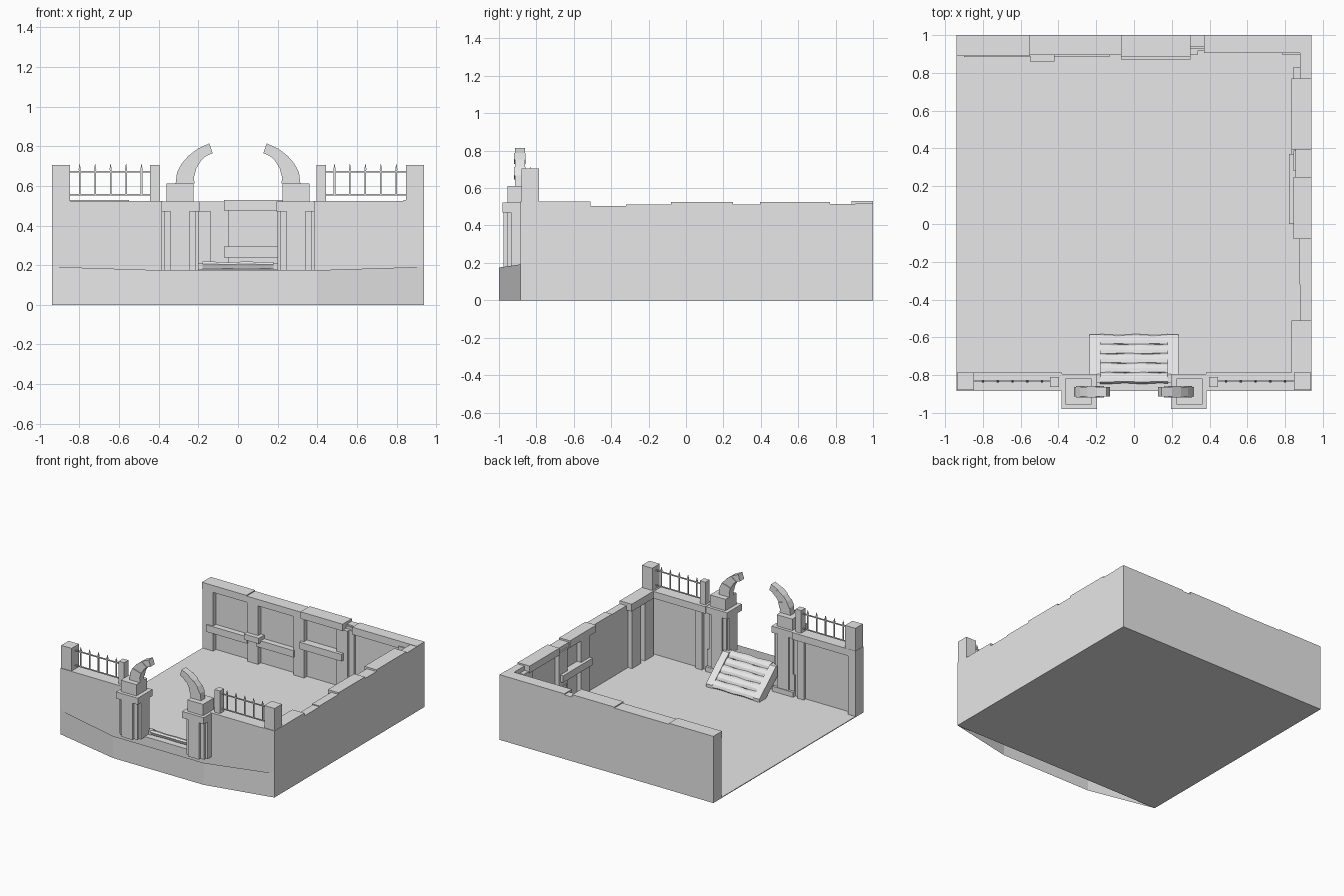
import bpy, bmesh, math, random
from mathutils import Matrix, Vector

random.seed(4)
cube = bpy.data.objects.get("Cube")
if cube:
    bpy.data.objects.remove(cube, do_unlink=True)

stone = bpy.data.materials.new("grey_stone")
stone.use_nodes = True
stone.diffuse_color = (0.8, 0.8, 0.8, 1)
stone.node_tree.nodes["Principled BSDF"].inputs["Base Color"].default_value = (0.8, 0.8, 0.8, 1)


def finish(name, bm):
    mesh = bpy.data.meshes.new(name)
    bm.to_mesh(mesh)
    bm.free()
    mesh.materials.append(stone)
    obj = bpy.data.objects.new(name, mesh)
    bpy.context.collection.objects.link(obj)
    return obj


def add_box(bm, x, y, z, taper=1.0):
    size = (x[1] - x[0], y[1] - y[0], z[1] - z[0])
    mid = Vector((sum(x) / 2, sum(y) / 2, sum(z) / 2))
    verts = bmesh.ops.create_cube(bm, size=1)["verts"]
    for v in verts:
        k = taper if v.co.z > 0 else 1
        v.co = mid + Vector((v.co.x * size[0] * k, v.co.y * size[1] * k, v.co.z * size[2]))


def boxes(name, items):
    bm = bmesh.new()
    for item in items:
        add_box(bm, *item)
    return finish(name, bm)


def prism(name, outline, axis, lo, hi):
    """Extrude a closed outline along x (yz outline) or y (xz outline)."""
    bm = bmesh.new()
    def place(a, b, t):
        return (t, a, b) if axis == "x" else (a, t, b)
    face = bm.faces.new([bm.verts.new(place(a, b, lo)) for a, b in outline])
    new = bmesh.ops.extrude_face_region(bm, geom=[face])["geom"]
    shift = Vector(place(0, 0, hi - lo))
    bmesh.ops.translate(bm, vec=shift, verts=[v for v in new if isinstance(v, bmesh.types.BMVert)])
    bmesh.ops.recalc_face_normals(bm, faces=bm.faces)
    return finish(name, bm)


E = 0.94      # half width of the yard
F = -0.885    # outer front face

# Floor and wall cores (the -x side is open)
boxes("floor", [((-E, E), (F, 1), (0, 0.006))])
boxes("back_wall", [((-E, E), (0.93, 1), (0, 0.50))])
boxes("side_wall", [((0.88, E), (F, 1), (0, 0.50))])
boxes("front_sill", [((-0.2, 0.2), (F, -0.83), (0, 0.18))])

# Back wall: pilasters, shelves and uneven caps
boxes("back_pilasters", [((a, a + 0.095), (0.895, 0.95), (0, 0.48))
                         for a in (-E, -0.545, -0.14, 0.24, 0.785)]
      + [((0.335, 0.38), (0.915, 0.95), (0, 0.48))])
boxes("back_shelves", [
    ((-0.9, -0.54), (0.885, 0.95), (0.15, 0.205)),
    ((-0.55, -0.42), (0.86, 0.95), (0.19, 0.235)),
    ((-0.46, -0.13), (0.885, 0.95), (0.15, 0.205)),
    ((-0.07, 0.3), (0.87, 0.95), (0.24, 0.295)),
])
boxes("back_caps", [
    ((-E, -0.55), (0.89, 1), (0.475, 0.53)),
    ((-0.55, -0.07), (0.895, 1), (0.47, 0.522)),
    ((-0.07, 0.3), (0.885, 1), (0.475, 0.53)),
    ((0.3, 0.37), (0.94, 1), (0.47, 0.51)),
    ((0.37, E), (0.905, 1), (0.46, 0.518)),
])

# Side wall: pilasters, shelves and uneven caps
boxes("side_pilasters", [((0.845, 0.9), (b, b + 0.11), (0, 0.48))
                         for b in (-0.8, -0.64, 0.0, 0.28, 0.72)])
boxes("side_shelves", [
    ((0.82, 0.9), (0.0, 0.37), (0.245, 0.3)),
    ((0.835, 0.9), (0.3, 0.7), (0.15, 0.205)),
])
boxes("side_caps", [
    ((0.835, E), (F, -0.51), (0.47, 0.528)),
    ((0.88, E), (-0.51, -0.32), (0.46, 0.505)),
    ((0.875, E), (-0.32, -0.08), (0.46, 0.512)),
    ((0.845, E), (-0.08, 0.25), (0.47, 0.525)),
    ((0.855, E), (0.25, 0.395), (0.46, 0.512)),
    ((0.835, E), (0.395, 0.77), (0.47, 0.526)),
    ((0.88, E), (0.77, 0.91), (0.46, 0.515)),
])

# Arch blocks: inner and outer edge points from springing to broken end
inner = [(0.22, 0.612), (0.222, 0.645), (0.21, 0.69), (0.185, 0.73), (0.16, 0.752), (0.128, 0.765)]
outer = [(0.315, 0.612), (0.308, 0.668), (0.285, 0.712), (0.25, 0.752), (0.205, 0.787), (0.145, 0.815)]

for s, side in ((-1, "right"), (1, "left")):
    def span(a, b):
        return (min(s * a, s * b), max(s * a, s * b))

    # Front wall, inside pilasters and cap
    boxes(side + "_front_wall", [
        (span(0.2, E), (F, -0.825), (0, 0.50)),
        (span(0.38, E), (F, -0.785), (0.47, 0.525)),
        (span(0.875, E), (F, -0.785), (0, 0.48)),
        (span(0.42, 0.475), (F, -0.8), (0, 0.48)),
    ])
    # Gate pillar with stepped shaft, cap and plinth
    boxes(side + "_gate_pillar", [
        (span(0.215, 0.37), (-0.955, -0.815), (0.175, 0.475)),
        (span(0.245, 0.34), (-0.975, -0.8), (0.175, 0.475)),
        (span(0.2, 0.385), (-0.935, -0.84), (0.175, 0.475)),
        (span(0.2, 0.385), (F, -0.815), (0, 0.175)),
        (span(0.2, 0.385), (F, -0.795), (0, 0.045)),
        (span(0.245, 0.34), (F, -0.8), (0, 0.175)),
        (span(0.195, 0.385), (-0.98, -0.795), (0.47, 0.522)),
        (span(0.225, 0.362), (-0.955, -0.818), (0.522, 0.612)),
    ])
    for i in range(5):
        w = 0.026 + 0.005 * (i % 2)
        quad = [inner[i], outer[i], outer[i + 1], inner[i + 1]]
        prism(f"{side}_arch_block_{i + 1}", [(s * a, b) for a, b in quad], "y", -0.888 - w, -0.888 + w)

    # Fence: end posts, rails and spiked bars
    boxes(side + "_fence_posts", [
        (span(0.847, 0.938), (-0.88, -0.787), (0.5, 0.705)),
        (span(0.397, 0.445), (-0.862, -0.81), (0.5, 0.705)),
    ])
    boxes(side + "_fence_rails", [(span(0.44, 0.85), (-0.837, -0.829), (z - 0.004, z + 0.004))
                                  for z in (0.555, 0.672)])
    bars = []
    for i in range(5):
        x = 0.487 + 0.078 * i
        bars.append((span(x - 0.004, x + 0.004), (-0.837, -0.829), (0.555, 0.68)))
        bars.append((span(x - 0.006, x + 0.006), (-0.839, -0.827), (0.68, 0.712), 0.1))
    boxes(side + "_fence_bars", bars)

    # Sloping stair stringer
    lo, hi = span(0.178, 0.235)
    prism(side + "_stair_stringer",
          [(-0.585, 0), (-0.585, 0.03), (-0.795, 0.21), (-0.84, 0.21), (-0.84, 0.15), (-0.66, 0)],
          "x", lo, hi)

# Worn, wavy stair treads laid on the slope
for i in range(5):
    bm = bmesh.new()
    steps, sides = 8, 8
    rings = []
    phase = random.uniform(0, 6)
    c = Vector((0, -0.615 - 0.05 * i, 0.03 + 0.04 * i))
    turn = Matrix.Rotation(math.radians(-40), 3, "X")
    for j in range(steps + 1):
        x = -0.18 + 0.36 * j / steps
        swell = 1 + 0.09 * math.sin(phase + j * 1.5)
        ring = []
        for k in range(sides):
            a = 2 * math.pi * (k + 0.5) / sides
            p = turn @ Vector((0, 0.035 * swell * math.cos(a), 0.02 * swell * math.sin(a)))
            ring.append(bm.verts.new(c + p + Vector((x, 0, 0))))
        rings.append(ring)
    for r, q in zip(rings, rings[1:]):
        for k in range(sides):
            n = (k + 1) % sides
            bm.faces.new((r[k], r[n], q[n], q[k]))
    bm.faces.new(rings[0])
    bm.faces.new(rings[-1])
    bmesh.ops.recalc_face_normals(bm, faces=bm.faces)
    finish(f"stair_tread_{i + 1}", bm)

# Open skirt that bows out below the gate
bm = bmesh.new()
line = [(-E, F, 0.192), (-0.4, -1, 0.175), (0.4, -1, 0.175), (E, F, 0.192)]
cols = [(bm.verts.new((x, y, 0)), bm.verts.new((x, y, z))) for x, y, z in line]
for p, q in zip(cols, cols[1:]):
    bm.faces.new((p[0], q[0], q[1], p[1]))
finish("front_skirt", bm)
